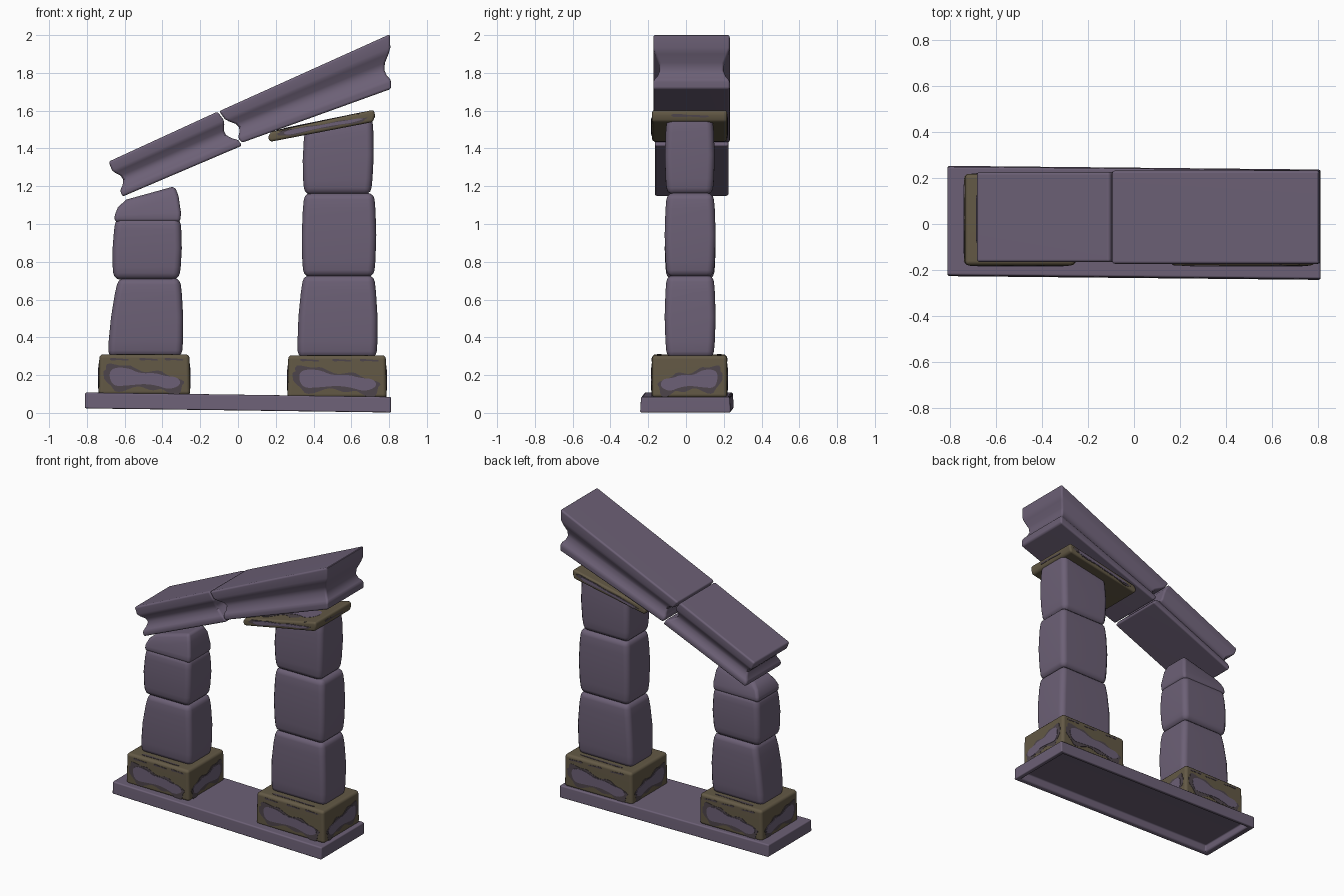
import bpy
import bmesh
import math
from mathutils import Vector

cube = bpy.data.objects.get("Cube")
if cube:
    bpy.data.objects.remove(cube, do_unlink=True)


def material(name, r, g, b):
    m = bpy.data.materials.new(name)
    m.use_nodes = True
    m.diffuse_color = (r, g, b, 1)
    bsdf = m.node_tree.nodes["Principled BSDF"]
    bsdf.inputs["Base Color"].default_value = (r, g, b, 1)
    bsdf.inputs["Roughness"].default_value = 0.9
    return m


STONE = material("purple stone", 0.15, 0.117, 0.18)
MOSS = material("olive moss", 0.125, 0.1, 0.06)
DARK = material("dark moss edge", 0.076, 0.06, 0.07)


def finish(name, bm, mat, smooth=True):
    bmesh.ops.recalc_face_normals(bm, faces=bm.faces)
    mesh = bpy.data.meshes.new(name)
    bm.to_mesh(mesh)
    bm.free()
    ob = bpy.data.objects.new(name, mesh)
    bpy.context.collection.objects.link(ob)
    mesh.materials.append(mat)
    if smooth:
        bpy.ops.object.select_all(action='DESELECT')
        ob.select_set(True)
        bpy.context.view_layer.objects.active = ob
        bpy.ops.object.shade_smooth_by_angle(angle=math.radians(40))
        wn = ob.modifiers.new("Weighted normals", 'WEIGHTED_NORMAL')
        wn.keep_sharp = True
    return ob


def loft(name, rings, mat, bevel=0.03, skew=0.0):
    """Stack of four-sided rings (x0, x1, y0, y1, z at x0, z at x1), edges rounded."""
    bm = bmesh.new()
    loops = []
    for x0, x1, y0, y1, z0, z1 in rings:
        corners = ((x0, y0, z0), (x1, y0, z1), (x1, y1, z1), (x0, y1, z0))
        loops.append([bm.verts.new((x, y - skew * x, z)) for x, y, z in corners])
    bm.faces.new(loops[0][::-1])
    bm.faces.new(loops[-1])
    for a, b in zip(loops, loops[1:]):
        for i in range(4):
            j = (i + 1) % 4
            bm.faces.new((a[i], a[j], b[j], b[i]))
    bmesh.ops.recalc_face_normals(bm, faces=bm.faces)
    sharp = [e for e in bm.edges if e.calc_face_angle(0) > math.radians(40)]
    bmesh.ops.bevel(bm, geom=sharp, offset=bevel, segments=3, profile=0.5,
                    affect='EDGES', clamp_overlap=True)
    return finish(name, bm, mat)


def block(name, bottom, top, z, y=(-0.113, 0.157), bulge=0.012, tilt=0.0):
    """Worn column block with slightly swollen sides."""
    (a0, a1), (b0, b1), (z0, z1), (y0, y1) = bottom, top, z, y
    rings = []
    for t in (0, 0.2, 0.5, 0.8, 1):
        s = bulge * (1 - (2 * t - 1) ** 2)
        zz = z0 + (z1 - z0) * t
        rings.append((a0 + (b0 - a0) * t + bulge - s, a1 + (b1 - a1) * t - bulge + s,
                      y0 + bulge - s, y1 - bulge + s, zz - tilt * t, zz + tilt * t))
    return loft(name, rings, STONE, 0.036)


def beam(name, tl, tr, bl, br, y0, y1):
    """Leaning lintel with a hollow moulding around all four sides."""
    slope = (tr[1] - tl[1]) / (tr[0] - tl[0])
    profile = ((0, 0), (0.17, 0), (0.28, 0.022), (0.4, 0.034),
               (0.52, 0.03), (0.65, 0.01), (0.75, 0), (1, 0))
    rings = []
    for t, d in profile:
        left = Vector(bl).lerp(Vector(tl), t)
        right = Vector(br).lerp(Vector(tr), t)
        rings.append((left.x + d, right.x - d, y0 + d, y1 - d,
                      left.y + d * slope, right.y - d * slope))
    return loft(name, rings, STONE, 0.012)


BLOT = ((-.85, .1), (-.75, .5), (-.4, .5), (-.1, .15), (.25, .2), (.5, 0), (.8, -.05),
        (.88, -.5), (.6, -.8), (.3, -.55), (0, -.45), (-.4, -.55), (-.75, -.6))


def plate(name, centre, u, v, n, mat, grow, height):
    """Thin wavy-edged patch lying on a face."""
    pts = [Vector(p) for p in BLOT]
    for _ in range(2):
        pts = [q for a, b in zip(pts, pts[1:] + pts[:1])
               for q in (a.lerp(b, 0.25), a.lerp(b, 0.75))]
    bm = bmesh.new()
    c, u, v, n = (Vector(w) for w in (centre, u, v, n))
    n.normalize()
    low = []
    for i, p in enumerate(pts):
        # widen the outline with a gentle wobble
        k = grow * (1 + 0.5 * math.sin(i * 0.9))
        px = p.x * (1 + k * 0.4)
        py = p.y * (1 + k) + (k * 0.25 if p.y > 0 else -k * 0.25)
        low.append(bm.verts.new(c + u * px + v * py - n * 0.003))
    face = bm.faces.new(low)
    ext = bmesh.ops.extrude_face_region(bm, geom=[face])
    for e in ext["geom"]:
        if isinstance(e, bmesh.types.BMVert):
            e.co += n * (0.003 + height)
    finish(name, bm, mat, smooth=False)


def patch(name, centre, u, v, n):
    plate(name + "_rim", centre, u, v, n, DARK, 0.3, 0.002)
    plate(name + "_stone", centre, u, v, n, STONE, 0, 0.004)


# Foot slab, hollow underneath
loft("foot_slab", [(-.77, .77, -.2, .2, .075, .06), (-.77, .77, -.205, .21, .03, .01),
                   (-.81, .81, -.235, .245, .022, 0), (-.81, .81, -.23, .24, .108, .085)],
     STONE, 0.009, skew=0.01)

# Mossy pedestals with patches on each side
Y0, Y1 = -0.18, 0.218
for side, x0, x1, z0, z1 in (("right", -.738, -.253, .095, .31), ("left", .262, .787, .08, .305)):
    loft(side + "_pedestal", [(x0, x1, Y0, Y1, z0, z0), (x0 + .004, x1 - .004, Y0, Y1, z1, z1)],
         MOSS, 0.02)
    cx, cy, cz = (x0 + x1) / 2, (Y0 + Y1) / 2, (z0 + z1) / 2 - 0.008
    hx, hy, hz = (x1 - x0) / 2 - 0.02, (Y1 - Y0) / 2 - 0.02, 0.09
    for s, face, y in ((-1, "front", Y0), (1, "back", Y1)):
        patch(f"{side}_pedestal_{face}_patch", (cx, y, cz), (-s * hx, 0, 0), (0, 0, hz), (0, s, 0))
        for k in (-0.6, 0.1, 0.7):
            plate(f"{side}_pedestal_{face}_spot", (cx + k * hx, y, z1 - 0.025),
                  (0.06, 0, 0), (0, 0, 0.012), (0, s, 0), DARK, 0, 0.002)
        plate(f"{side}_pedestal_{face}_ledge", (cx, y - s * 0.04, z1),
              (hx * 0.8, 0, 0), (0, 0.018, 0), (0, 0, 1), DARK, 0, 0.002)
    for s, face, x in ((-1, "outer_a", x0 + .002), (1, "outer_b", x1 - .002)):
        patch(f"{side}_pedestal_{face}_patch", (x, cy, cz), (0, -s * hy, 0), (0, 0, hz), (s, 0, 0))

# Short broken column
block("right_column_lower", (-.7, -.285), (-.645, -.295), (.295, .715))
block("right_column_middle", (-.67, -.3), (-.658, -.295), (.705, 1.035))
loft("right_column_broken_top",
     [(-.655, -.305, -.1, .145, 1.01, 1.01), (-.652, -.302, -.1, .145, 1.05, 1.06),
      (-.635, -.315, -.085, .13, 1.09, 1.15), (-.59, -.335, -.065, .105, 1.13, 1.2)],
     STONE, 0.02)

# Tall column
block("left_column_lower", (.305, .745), (.335, .732), (.29, .73))
block("left_column_middle", (.335, .732), (.34, .732), (.72, 1.165))
block("left_column_upper", (.34, .715), (.345, .722), (1.155, 1.545), y=(-.112, .152), tilt=0.03)

# Tilted mossy capital
loft("capital", [(.17, .715, Y0, Y1, 1.435, 1.54), (.158, .725, Y0, Y1, 1.46, 1.575),
                 (.175, .72, Y0, Y1, 1.488, 1.605)], MOSS, 0.014)
slope = Vector((0.25, 0, 0.051))
for s, face, y in ((-1, "front", Y0), (1, "back", Y1)):
    patch(f"capital_{face}_patch", (.45, y, 1.522), slope * -s, (0, 0, 0.022), (0, s, 0))
patch("capital_top_patch", (.45, .02, 1.546), slope, (0, .17, 0), (-.2, 0, 1))
plate("capital_end_patch", (.722, .02, 1.575), (0, .12, 0), (0, 0, .015), (1, 0, 0), DARK, 0, 0.003)

# Leaning lintel in two pieces
beam("right_lintel", (-.685, 1.33), (-.108, 1.595), (-.612, 1.145), (.022, 1.415), -.165, .225)
beam("left_lintel", (-.1, 1.597), (.805, 2.005), (.02, 1.43), (.81, 1.715), -.173, .232)
